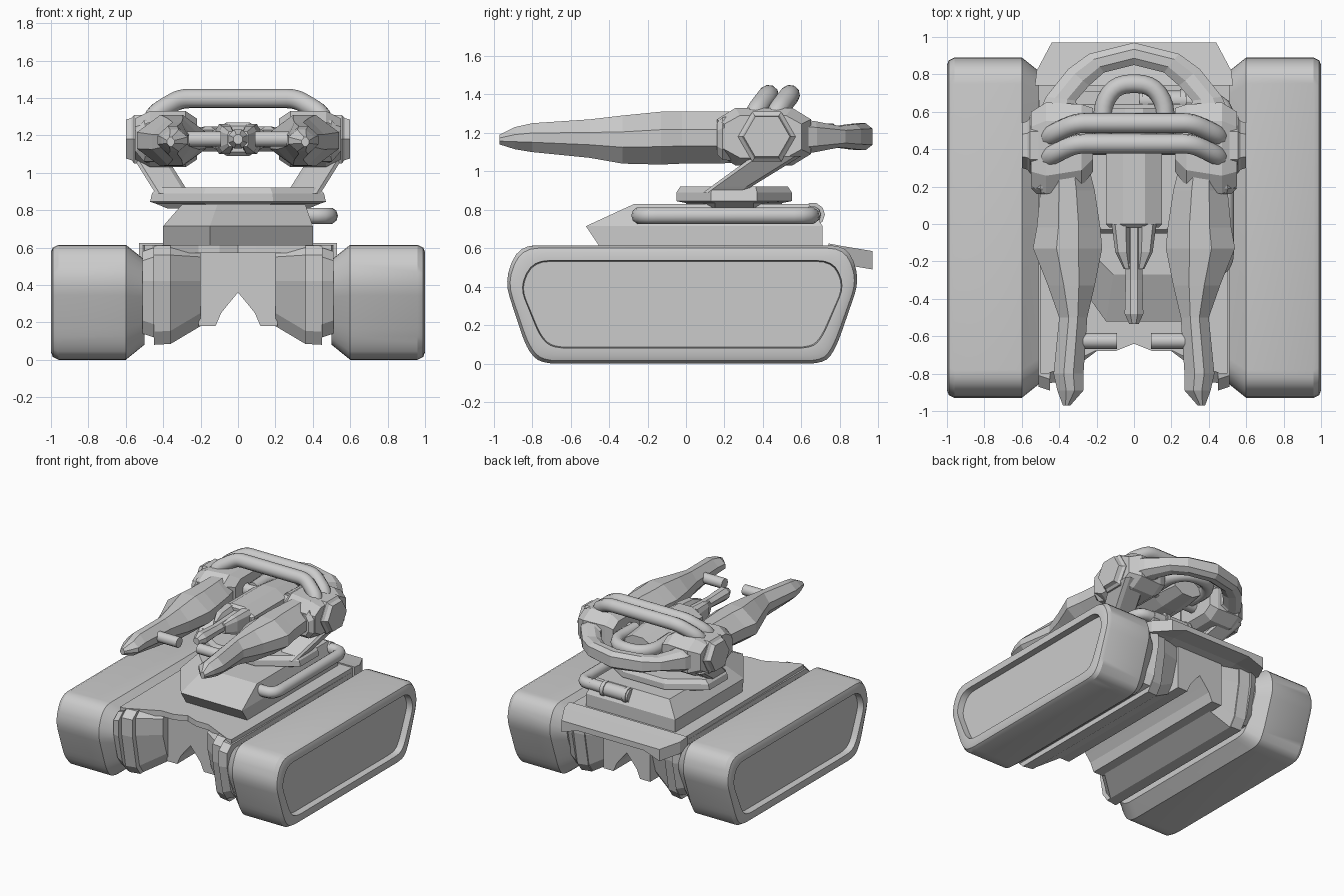
import bpy, bmesh, math
from mathutils import Vector

if "Cube" in bpy.data.objects:
    bpy.data.objects.remove(bpy.data.objects["Cube"])


def loft(name, rings, mirror=False, smooth=None):
    """Skin a list of equal-length point rings and cap both ends."""
    bm = bmesh.new()
    rows = [[bm.verts.new(p) for p in r] for r in rings]
    n = len(rows[0])
    for a, b in zip(rows, rows[1:]):
        for i in range(n):
            j = (i + 1) % n
            bm.faces.new((a[i], a[j], b[j], b[i]))
    bm.faces.new(rows[0])
    bm.faces.new(rows[-1])
    bmesh.ops.recalc_face_normals(bm, faces=bm.faces)
    me = bpy.data.meshes.new(name)
    bm.to_mesh(me)
    bm.free()
    ob = bpy.data.objects.new(name, me)
    bpy.context.collection.objects.link(ob)
    if smooth:
        bpy.ops.object.select_all(action='DESELECT')
        ob.select_set(True)
        bpy.context.view_layer.objects.active = ob
        bpy.ops.object.shade_smooth_by_angle(angle=math.radians(smooth))
    if mirror:
        ob.modifiers.new("mirror", 'MIRROR')
    return ob


def rounded(pts, r, n=4, closed=True):
    """Replace corners with short quadratic arcs."""
    pts = [Vector(p) for p in pts]
    out = []
    for i, p in enumerate(pts):
        if not closed and i in (0, len(pts) - 1):
            out.append(p)
            continue
        a, b = pts[i - 1] - p, pts[(i + 1) % len(pts)] - p
        a = p + a.normalized() * min(r, a.length * .45)
        b = p + b.normalized() * min(r, b.length * .45)
        for k in range(n + 1):
            t = k / n
            out.append(a * (1 - t) ** 2 + p * 2 * t * (1 - t) + b * t * t)
    return out


def tube(name, pts, radius, bend=0.06):
    cu = bpy.data.curves.new(name, 'CURVE')
    cu.dimensions = '3D'
    cu.bevel_depth = radius
    cu.bevel_resolution = 3
    cu.use_fill_caps = True
    path = rounded(pts, bend, 4, False)
    sp = cu.splines.new('POLY')
    sp.points.add(len(path) - 1)
    for q, p in zip(sp.points, path):
        q.co = (*p, 1)
    ob = bpy.data.objects.new(name, cu)
    bpy.context.collection.objects.link(ob)
    return ob


def octagon(a0, a1, b0, b1, c=0.3):
    """Chamfered rectangle; c is the chamfer as a share of each side."""
    u, v = (a1 - a0) * c, (b1 - b0) * c
    return [(a0 + u, b0), (a1 - u, b0), (a1, b0 + v), (a1, b1 - v),
            (a1 - u, b1), (a0 + u, b1), (a0, b1 - v), (a0, b0 + v)]


def along_y(sections, c=0.3):
    return [[(x, y, z) for x, z in octagon(*s, c)] for y, *s in sections]


def along_z(sections, c=0.3):
    return [[(x, y, z) for x, y in octagon(*s, c)] for z, *s in sections]


# Tracks: rounded side profile, inset and recessed on the outer face
side = rounded([(-.76, 0), (.72, 0), (.78, .08), (.905, .44), (.84, .615),
                (-.87, .615), (-.945, .43), (-.83, .08)], .09)
cy, cz, hy, hz = -.017, .31, .915, .308
rings = []
for x, d in [(.5, .08), (.6, 0), (.96, 0), (.99, .015), (1, .04), (1, .08), (.95, .085)]:
    rings.append([(x, cy + (p.x - cy) * (1 - d / hy), cz + (p.y - cz) * (1 - d / hz))
                  for p in side])
loft("track", rings, True, 28)

# Hull centre with a tunnel below
half = [(.05, .30), (.09, .25), (.12, .18), (.21, .18), (.21, .58)]
prof = [(0, .36)] + half + [(-x, z) for x, z in reversed(half)]
loft("hull_core", [[(x, y, z) for x, z in prof] for y in (-.61, .76)])
loft("hull_deck", [[(x, y, z) for x, y in
     [(0, -.64), (.1, -.68), (.21, -.68), (.46, -.8), (.5, -.8), (.51, .78),
      (-.51, .78), (-.5, -.8), (-.46, -.8), (-.21, -.68), (-.1, -.68)]]
     for z in (.57, .615)])

# Hull flanks and the stepped collars against the tracks
def flank(x, f, b, lo, hi):
    return [(x, f + .05, lo + .07), (x, f, .42), (x, f, hi - .05), (x, f + .06, hi),
            (x, b - .06, hi), (x, b, hi - .05), (x, b, .42), (x, b - .05, lo + .07),
            (x, b - .1, lo), (x, f + .1, lo)]

loft("hull_flank", [flank(.2, -.68, .74, .18, .60), flank(.36, -.80, .78, .085, .61)], True)
loft("hull_collar", [flank(.36, -.84, .79, .085, .61), flank(.45, -.85, .80, .08, .61),
                     flank(.45, -.89, .82, .12, .60), flank(.51, -.87, .80, .14, .58)], True)

# Sloping rear plate, thinner in the middle
loft("rear_plate", [[(-w, y, lo), (-.3, y, lo + t), (.3, y, lo + t), (w, y, lo), (w, y, hi), (-w, y, hi)]
     for y, w, lo, hi, t in [(.74, .53, .53, .625, 0), (.82, .52, .515, .61, .03),
                             (.97, .44, .49, .585, .05)]])

# Turret base with one cut front corner
def base(z, l, r, f, b, cx, cyy):
    return [(l, cyy, z), (cx, f, z), (r, f, z), (r, b, z), (l, b, z)]

loft("turret_base", [base(.61, -.4, .4, -.45, .71, -.15, -.15),
                     base(.715, -.4, .4, -.52, .71, -.15, -.17),
                     base(.83, -.3, .36, -.27, .64, -.11, -.08)])

# Pipe along the right of the base, and the canister behind
tube("base_pipe", [(.34, -.24, .77), (.49, -.24, .77), (.49, .65, .77), (.34, .65, .77)], .045, .09)
tube("canister", [(.03, .66, .775), (.28, .66, .775)], .055)
tube("canister_elbow", [(.2, .66, .775), (.38, .655, .775)], .045)
for x in (.06, .26):
    tube("canister_band", [(x - .015, .66, .775), (x + .015, .66, .775)], .062)

# Turntable and the struts up to the shoulders
loft("turntable", along_z([(.81, -.38, .38, 0, .5), (.835, -.44, .44, 0, .5),
                           (.845, -.47, .47, -.05, .55), (.89, -.46, .46, -.05, .55),
                           (.92, -.43, .43, -.03, .53)]))
loft("strut", along_z([(.89, .27, .44, .09, .3), (.92, .28, .46, .13, .34),
                       (1.08, .38, .56, .35, .6)], .12), True)

# Shoulders with hexagonal caps
def shoulder(x, y0, y1, z0, z1):
    return [(x, y, z) for y, z in octagon(y0, y1, z0, z1, .2)]

loft("shoulder", [shoulder(.22, .28, .62, 1.07, 1.29), shoulder(.28, .2, .64, 1.03, 1.33),
                  shoulder(.47, .16, .65, 1.03, 1.33), shoulder(.55, .2, .6, 1.07, 1.29)], True)

def hexagon(x, r):
    return [(x, .42 + r * math.cos(k * math.pi / 3), 1.18 + r * math.sin(k * math.pi / 3))
            for k in range(6)]

loft("shoulder_cap", [hexagon(.5, .15), hexagon(.555, .15), hexagon(.57, .13), hexagon(.6, .12)], True)

# Rear yoke joining the shoulders: outer and inner points, half height
pairs = [(.53, .55, .30, .55, .10), (.47, .68, .31, .66, .08), (.35, .83, .24, .74, .055),
         (.24, .91, .16, .81, .065)]
pairs = pairs + [(0, .97, 0, .85, .07)] + [(-a, b, -c, d, h) for a, b, c, d, h in reversed(pairs)]
yoke = []
for a, b, c, d, h in pairs:
    ring = [(0, -.6), (0, .6), (.3, 1), (.7, 1), (1, .6), (1, -.6), (.7, -1), (.3, -1)]
    yoke.append([(a + (c - a) * t, b + (d - b) * t, 1.18 + h * v) for t, v in ring])
loft("rear_yoke", yoke)
tube("rear_hose", [(-.16, .42, 1.2), (-.17, .64, 1.2), (-.09, .75, 1.2), (.09, .75, 1.2),
                   (.17, .64, 1.2), (.16, .42, 1.2)], .05, .08)

# Side gun arms tapering to forked tips
loft("gun_arm", along_y([(.3, .24, .48, 1.05, 1.31), (.18, .21, .50, 1.04, 1.31),
                         (-.02, .18, .52, 1.04, 1.31), (-.13, .17, .54, 1.035, 1.31),
                         (-.33, .21, .46, 1.04, 1.29), (-.5, .25, .40, 1.07, 1.27),
                         (-.8, .27, .43, 1.10, 1.25), (-.89, .27, .41, 1.115, 1.23),
                         (-.97, .34, .38, 1.14, 1.19)], .34), True)
loft("arm_collar", along_y([(.28, .30, .53, 1.05, 1.3), (.19, .36, .55, 1.06, 1.28),
                            (.16, .42, .52, 1.09, 1.25)], .25), True)
for s in (1, -1):
    tube("arm_stub", [(s * .09, -.625, 1.18), (s * .32, -.625, 1.18)], .042)

# Centre gun: housing, twin prongs and barrel
loft("gun_housing", along_y([(.62, -.12, .12, 1.11, 1.25), (.4, -.15, .15, 1.09, 1.27),
                             (0, -.15, .15, 1.09, 1.27), (-.02, -.13, .13, 1.11, 1.25)]))
loft("gun_prong", along_y([(0, .025, .12, 1.10, 1.26), (-.15, .025, .1, 1.11, 1.25),
                           (-.24, .02, .055, 1.14, 1.22)], .2), True)
loft("gun_barrel", along_y([(0, -.05, .05, 1.13, 1.23), (-.3, -.045, .045, 1.14, 1.22),
                            (-.48, -.05, .05, 1.13, 1.23), (-.535, -.025, .025, 1.155, 1.205)]))
tube("cross_shaft", [(-.3, .42, 1.18), (.3, .42, 1.18)], .05)

# Pair of overhead rails
for y in (.43, .54):
    tube("top_rail", [(-.46, y - .09, 1.26), (-.44, y - .06, 1.32), (-.31, y, 1.397),
                      (.31, y, 1.397), (.44, y - .06, 1.32), (.46, y - .09, 1.26)], .053, .05)
